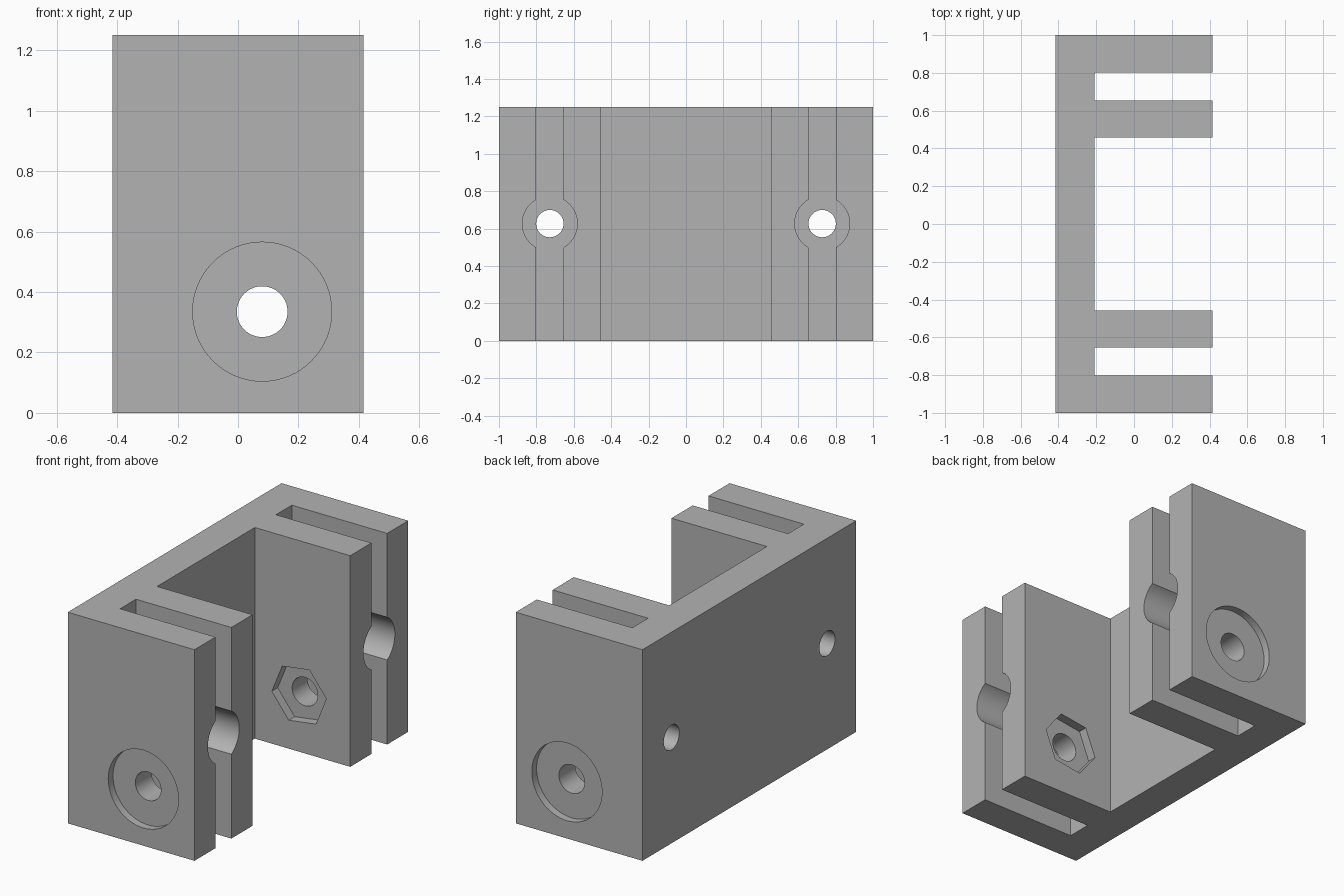
import bpy, bmesh, math
from mathutils import Matrix

if "Cube" in bpy.data.objects:
    bpy.data.objects.remove(bpy.data.objects["Cube"], do_unlink=True)

W, H, PLATE = 0.415, 1.25, -0.21           # half depth, height, inside of back plate
SLOT_IN, SLOT_OUT, ARM_IN = 0.655, 0.803, 0.457
AXLE_X, AXLE_Z = 0.08, 0.335
BOLT_Y, BOLT_Z = 0.728, 0.627

grey = bpy.data.materials.new("plain grey")
grey.use_nodes = True
colour = (0.45, 0.45, 0.45, 1)
grey.diffuse_color = colour
grey.node_tree.nodes["Principled BSDF"].inputs["Base Color"].default_value = colour


def add_object(name, bm):
    bmesh.ops.recalc_face_normals(bm, faces=bm.faces)
    mesh = bpy.data.meshes.new(name)
    bm.to_mesh(mesh)
    bm.free()
    mesh.materials.append(grey)
    obj = bpy.data.objects.new(name, mesh)
    bpy.context.collection.objects.link(obj)
    return obj


# Bracket body: half outline mirrored across y, then extruded upward
half = [(PLATE, ARM_IN), (W, ARM_IN), (W, SLOT_IN), (PLATE, SLOT_IN),
        (PLATE, SLOT_OUT), (W, SLOT_OUT), (W, 1), (-W, 1)]
outline = half + [(x, -y) for x, y in reversed(half)]
bm = bmesh.new()
face = bm.faces.new([bm.verts.new((x, y, 0)) for x, y in outline])
top = bmesh.ops.extrude_face_region(bm, geom=[face])["geom"]
bmesh.ops.translate(bm, vec=(0, 0, H),
                    verts=[v for v in top if isinstance(v, bmesh.types.BMVert)])
body = add_object("bracket_body", bm)


def cut(name, axis, start, end, a, b, radius, sides=64, turn=0):
    """Bore a prism along x at (y=a, z=b) or along y at (x=a, z=b)."""
    mid = (start + end) / 2
    if axis == "x":
        place = Matrix.Translation((mid, a, b)) @ Matrix.Rotation(math.pi / 2, 4, "Y")
    else:
        place = Matrix.Translation((a, mid, b)) @ Matrix.Rotation(math.pi / 2, 4, "X")
    bm = bmesh.new()
    bmesh.ops.create_cone(bm, cap_ends=True, segments=sides, radius1=radius,
                          radius2=radius, depth=abs(end - start),
                          matrix=place @ Matrix.Rotation(math.radians(turn), 4, "Z"))
    cutter = add_object(name, bm)
    cutter.hide_render = True
    mod = body.modifiers.new(name, "BOOLEAN")
    mod.operation = "DIFFERENCE"
    mod.solver = "EXACT"
    mod.object = cutter
    bpy.context.view_layer.objects.active = body
    bpy.ops.object.modifier_apply(modifier=name)
    bpy.data.objects.remove(cutter, do_unlink=True)


# Axle hole through all four arms
cut("axle_hole", "y", -1.1, 1.1, AXLE_X, AXLE_Z, 0.084)

for s in (-1, 1):
    # Round recess outside, hexagonal nut pocket inside
    cut("round_recess", "y", s * 0.955, s * 1.1, AXLE_X, AXLE_Z, 0.23)
    # Corner of the hexagon lies 38 degrees above +x
    cut("nut_pocket", "y", s * (ARM_IN - 0.1), s * (ARM_IN + 0.055),
        AXLE_X, AXLE_Z, 0.18, 6, 38)
    # Wide bore between the arms and a bolt hole through the plate
    cut("wide_bore", "x", PLATE - 0.002, 0.6, s * BOLT_Y, BOLT_Z, 0.147)
    cut("bolt_hole", "x", -0.6, 0, s * BOLT_Y, BOLT_Z, 0.073)

# Smooth bores, sharp edges
bpy.ops.object.select_all(action="DESELECT")
body.select_set(True)
bpy.context.view_layer.objects.active = body
bpy.ops.object.shade_smooth_by_angle(angle=math.radians(30))
